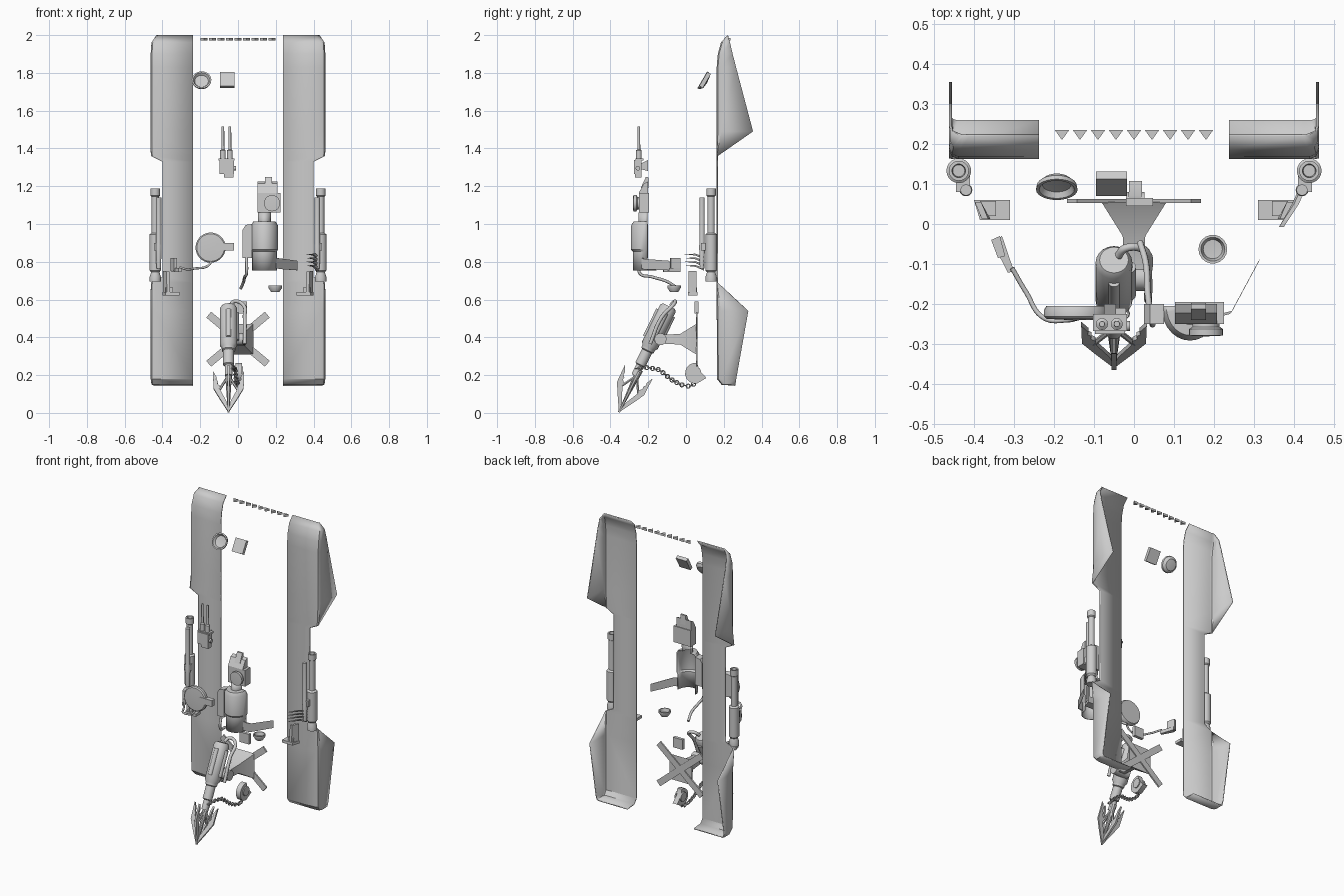
import bpy, bmesh, math
from mathutils import Vector, Matrix

if "Cube" in bpy.data.objects:
    bpy.data.objects.remove(bpy.data.objects["Cube"])

V = Vector

def finish(name, bm, mirror=False, solid=0):
    bmesh.ops.remove_doubles(bm, verts=bm.verts, dist=0.0002)
    bmesh.ops.recalc_face_normals(bm, faces=bm.faces)
    me = bpy.data.meshes.new(name)
    bm.to_mesh(me)
    bm.free()
    ob = bpy.data.objects.new(name, me)
    bpy.context.collection.objects.link(ob)
    if solid:
        m = ob.modifiers.new("thickness", 'SOLIDIFY')
        m.thickness, m.offset = solid, 0
    if mirror:
        ob.modifiers.new("mirror", 'MIRROR')
    return ob

def grid(name, rows, **kw):
    bm = bmesh.new()
    vs = [[bm.verts.new(p) for p in r] for r in rows]
    for a, b in zip(vs, vs[1:]):
        for i in range(len(a) - 1):
            bm.faces.new((a[i], a[i + 1], b[i + 1], b[i]))
    bmesh.ops.dissolve_degenerate(bm, edges=bm.edges, dist=0.0002)
    return finish(name, bm, **kw)

def lathe(name, origin, axis, profile, n=20, turn=0.0, **kw):
    """Turn (radius, height) pairs around an axis."""
    q = V(axis).to_track_quat('Z', 'Y')
    rows = [[V(origin) + q @ V((r * math.cos(a), r * math.sin(a), h))
             for a in [turn + math.tau * i / n for i in range(n + 1)]] for r, h in profile]
    return grid(name, rows, **kw)

def rod(name, a, b, r, r2=None, n=16, **kw):
    d = V(b) - V(a)
    r2 = r if r2 is None else r2
    return lathe(name, a, d, [(0, 0), (r, 0), (r2, d.length), (0, d.length)], n, **kw)

def slab(name, pts, off, **kw):
    """Extrude a flat outline by a vector."""
    bm = bmesh.new()
    f = bm.faces.new([bm.verts.new(p) for p in pts])
    g = bmesh.ops.extrude_face_region(bm, geom=[f])
    bmesh.ops.translate(bm, vec=V(off), verts=[e for e in g['geom'] if isinstance(e, bmesh.types.BMVert)])
    return finish(name, bm, **kw)

def box(name, x, y, z, tilt=0, **kw):
    bm = bmesh.new()
    c = V((sum(x) / 2, sum(y) / 2, sum(z) / 2))
    m = Matrix.Translation(c) @ Matrix.Rotation(tilt, 4, 'X') @ Matrix.Diagonal((x[1]-x[0], y[1]-y[0], z[1]-z[0], 1))
    bmesh.ops.create_cube(bm, size=1, matrix=m)
    return finish(name, bm, **kw)

def hose(name, pts, r):
    cu = bpy.data.curves.new(name, 'CURVE')
    cu.dimensions, cu.bevel_depth, cu.bevel_resolution, cu.resolution_u = '3D', r, 2, 8
    cu.use_fill_caps = True
    sp = cu.splines.new('BEZIER')
    sp.bezier_points.add(len(pts) - 1)
    for b, p in zip(sp.bezier_points, pts):
        b.co = p
        b.handle_left_type = b.handle_right_type = 'AUTO'
    ob = bpy.data.objects.new(name, cu)
    bpy.context.collection.objects.link(ob)

# Side panels: rows of front y, z, outer x, rear edge y of the side fin
rows = []
for y, z, xo, yb in [(.26, .147, .445, .26), (.19, .152, .455, .262), (.168, .18, .459, .266),
                     (.166, .54, .459, .33), (.166, .69, .459, .166), (.166, .72, .40, .166),
                     (.166, 1.33, .40, .166), (.166, 1.36, .459, .166), (.166, 1.49, .459, .355),
                     (.166, 1.83, .459, .265), (.172, 1.9, .459, .247), (.188, 1.96, .455, .233),
                     (.222, 1.997, .43, .222)]:
    ys = min(y + .02, yb)
    rows.append([(.238, y, z), (xo - .02, y, z), (xo - .006, min(y + .006, ys), z), (xo, ys, z), (xo, yb, z)])
grid("side_panel", rows, mirror=True, solid=.007)

# Row of teeth at the top
for i in range(9):
    x = -.18 + .045 * i
    slab("tooth", [(x - .018, .235, 1.972), (x + .018, .235, 1.972), (x, .21, 1.972)], (0, 0, .014))

# Tilted lamp bowl and block
lathe("lamp_bowl", (-.193, .112, 1.748), (0, -.86, .5),
      [(0, 0), (.035, .004), (.05, .018), (.052, .03), (.044, .03), (.036, .016), (0, .01)], 24)
box("tilted_block", (-.095, -.018), (.09, .112), (1.72, 1.805), math.radians(-30))

# Cross mount with funnel bracket and pivot
for s in (-1, 1):
    d = V((.155 * s, 0, .13))
    side = V((-d.z, 0, d.x)).normalized() * .02
    c = V((0, .052, .39))
    slab("cross_arm", [c - d - side, c + d - side, c + d + side, c - d + side], (0, .01, 0))
lathe("funnel_bracket", (0, .055, .39), (0, -1, 0),
      [(0, 0), (.115, 0), (.04, .085), (.032, .19), (0, .19)], 4, math.pi / 4)
rod("pivot_drum", (-.06, -.135, .39), (.04, -.135, .39), .032)
box("small_plate", (-.02, .048), (.045, .065), (.525, .59))

# Harpoon cannon
A, d = V((-.05, -.09, .565)), V((0, -.44, -.9)).normalized()
u, xv = V((0, -d.z, d.y)), V((1, 0, 0))
lathe("cannon_barrel", A, d, [(0, 0), (.036, 0), (.046, .015), (.046, .23), (.036, .245), (.036, .26),
                              (.029, .265), (.029, .345), (.02, .35), (.02, .41), (0, .41)], 20)
for w in (xv, -u, u):
    rod("barrel_rib", A + d * .04 + w * .04, A + d * .2 + w * .04, .015, n=12)
hose("cannon_pipe", [A + V((.01, .01, .005)), A + V((.03, .03, .025)), A + V((.075, .025, .01)),
                     A + V((.085, -.04, -.06)), A + V((.085, -.1, -.2))], .01)

# Harpoon head: four barbed blades
tip = V((-.05, -.355, .003))
blade = [(0, 0), (.08, .047), (.14, .08), (.24, .082), (.205, .064), (.19, .066), (.18, .056),
         (.165, .058), (.155, .047), (.13, .044), (.06, .01)]
for w in (xv, -xv, u, -u):
    t = d.cross(w) * .012
    slab("harpoon_blade", [tip - d * s + w * r - t / 2 for s, r in blade], t)
    rod("blade_strut", tip - d * .2 + w * .01, tip - d * .13 + w * .05, .007, n=6)
rod("harpoon_core", tip - d * .25, tip - d * .03, .02, .006, 10)

# Chain: links alternate quarter turns along the path
path = [V(p) for p in [(-.03, -.265, .235), (-.02, -.2, .24), (-.015, -.14, .228), (-.01, -.08, .178),
                       (-.005, -.03, .15), (0, .02, .14), (0, .06, .165)]]
k = 0
for a, b in zip(path, path[1:]):
    m = max(1, round((b - a).length / .016))
    for i in range(m):
        rot = (b - a).to_track_quat('X', 'Z').to_matrix().to_4x4() @ Matrix.Rotation(math.pi / 2 * (k % 2), 4, 'X')
        bpy.ops.mesh.primitive_torus_add(major_radius=.0105, minor_radius=.0035, major_segments=10, minor_segments=5)
        ob = bpy.context.object
        ob.name = "chain_link"
        ob.matrix_world = Matrix.Translation(a.lerp(b, (i + .5) / m)) @ rot
        k += 1

# Chain anchor
slab("chain_anchor", [(-.012, .05 + .055 * math.cos(t), .21 + .055 * math.sin(t))
                      for t in [math.radians(80 + 22 * i) for i in range(10)]] +
     [(-.012, .108, .185), (-.012, .07, .225)], (.032, 0, 0))
for x in (-.016, .022):
    rod("anchor_boss", (x - .004, .05, .215), (x + .004, .05, .215), .03)

# Round shield with hose and nozzle
lathe("round_shield", (-.145, -.205, .875), (0, -1, 0),
      [(0, 0), (.074, 0), (.08, .01), (.08, .026), (.073, .032), (0, .036)], 28)
box("shield_mount", (-.12, -.02), (-.24, -.21), (.86, .9))
hose("shield_hose", [(-.14, -.235, .8), (-.165, -.24, .775), (-.225, -.235, .765), (-.27, -.17, .76), (-.305, -.11, .77)], .006)
slab("nozzle_grip", [(-.30, -.118, .745), (-.315, -.122, .745), (-.352, -.05, .745), (-.33, -.03, .745)], (0, 0, .022))
slab("nozzle_body", [(-.322, -.08, .75), (-.34, -.085, .75), (-.357, -.04, .75), (-.335, -.03, .75)], (0, 0, .07))

# Half-round torso
def half_shell(name, cx, prof):
    grid(name, [[(cx - r * math.cos(a), -.205 - dep * math.sin(a), z)
                 for a in [math.pi * i / 14 for i in range(15)]] for r, dep, z in prof], solid=.005)

half_shell("torso", .14, [(.063, .073, .755), (.063, .073, .855), (.07, .084, .865), (.07, .084, .99),
                          (.058, .072, 1.01), (.032, .045, 1.012), (.032, .045, 1.06)])
box("torso_pack", (.025, .075), (-.25, -.2), (.82, .97))
slab("pack_cap", [(.025, -.25, .97), (.075, -.25, .97), (.075, -.25, 1.0), (.04, -.25, .995)], (0, .05, 0))
hose("torso_hose", [(.045, -.235, .82), (.045, -.245, .74), (.035, -.18, .72), (.03, -.1, .695), (.015, -.045, .66)], .008)
slab("belt_plate", [(.2, -.235, .765), (.24, -.225, .76), (.31, -.095, .755), (.31, -.095, .805),
                    (.24, -.225, .815), (.2, -.235, .82)], (.006, .008, 0))

# Head with round eye, sloped roof and knob
head = [(.103, -.25, 1.06), (.225, -.25, 1.06), (.225, -.25, 1.165), (.103, -.25, 1.165)]
slab("head_block", head, (0, .055, 0))
slab("head_roof", [(.103, -.25, 1.165), (.103, -.2, 1.165), (.103, -.2, 1.225), (.103, -.222, 1.215)], (.105, 0, 0))
slab("head_knob", [(.142, -.24, 1.19), (.142, -.198, 1.19), (.142, -.2, 1.25), (.142, -.212, 1.25)], (.038, 0, 0))
lathe("eye", (.18, -.245, 1.11), (0, -1, 0), [(0, 0), (.034, 0), (.034, .012), (.043, .018), (.043, .034), (0, .036)], 20)

# Small cup
lathe("cup", (.197, -.063, .64), (0, 0, 1), [(0, 0), (.022, 0), (.036, .022), (.036, .035), (.03, .035), (.024, .014), (0, .012)], 18)

# Twin gun
box("twin_gun_body", (-.098, -.022), (-.275, -.235), (1.265, 1.34))
box("twin_gun_base", (-.075, -.025), (-.27, -.235), (1.245, 1.27))
box("twin_gun_top", (-.103, -.018), (-.268, -.225), (1.335, 1.347))
slab("gun_fork", [(-.075, -.24, 1.29), (-.075, -.2, 1.28), (-.075, -.2, 1.34), (-.075, -.24, 1.32)], (.03, 0, 0))
rod("gun_knob", (-.03, -.255, 1.295), (-.01, -.255, 1.295), .012)
for x in (-.08, -.043):
    lathe("gun_barrel", (x, -.25, 1.33), (0, 0, 1), [(0, 0), (.015, 0), (.015, .06), (.008, .065), (.007, .187), (0, .187)], 12)

# Outer cannons on both sides
lathe("side_cannon", (.438, .133, .695), (0, 0, 1),
      [(0, 0), (.03, 0), (.03, .025), (.022, .05), (.031, .06), (.031, .25), (.019, .258), (.019, .45),
       (.025, .455), (.025, .493), (.017, .493), (.015, .46), (0, .46)], 20, mirror=True)
lathe("side_tube", (.42, .085, .765), (0, 0, 1), [(0, 0), (.012, 0), (.016, .12), (.014, .13), (.014, .375), (0, .375)], 14, mirror=True)
box("cannon_clamp", (.41, .445), (.08, .14), (.86, .9), mirror=True)

# Claws on the right cannon
for z in (.765, .785, .805, .825):
    slab("claw", [(.415, .095, z - .012), (.395, .05, z + .008), (.362, -.008, z + .015),
                  (.4, .05, z + .018), (.42, .095, z + .002)], (.012, 0, 0))

# Stepped foot brackets
slab("bracket_base", [(.31, .01, .622), (.385, .01, .622), (.4, .06, .622), (.31, .06, .622)], (0, 0, .018), mirror=True)
slab("bracket_upright", [(.375, .012, .63), (.398, .055, .63), (.398, .055, .75), (.38, .012, .75)], (-.016, 0, 0), mirror=True)
box("bracket_step", (.345, .385), (.02, .058), (.64, .665), mirror=True)

# Smooth curved parts, keep hard edges
bpy.ops.object.select_all(action='DESELECT')
for ob in bpy.context.scene.objects:
    if ob.type == 'MESH':
        ob.select_set(True)
        bpy.context.view_layer.objects.active = ob
bpy.ops.object.shade_smooth_by_angle(angle=math.radians(35))
